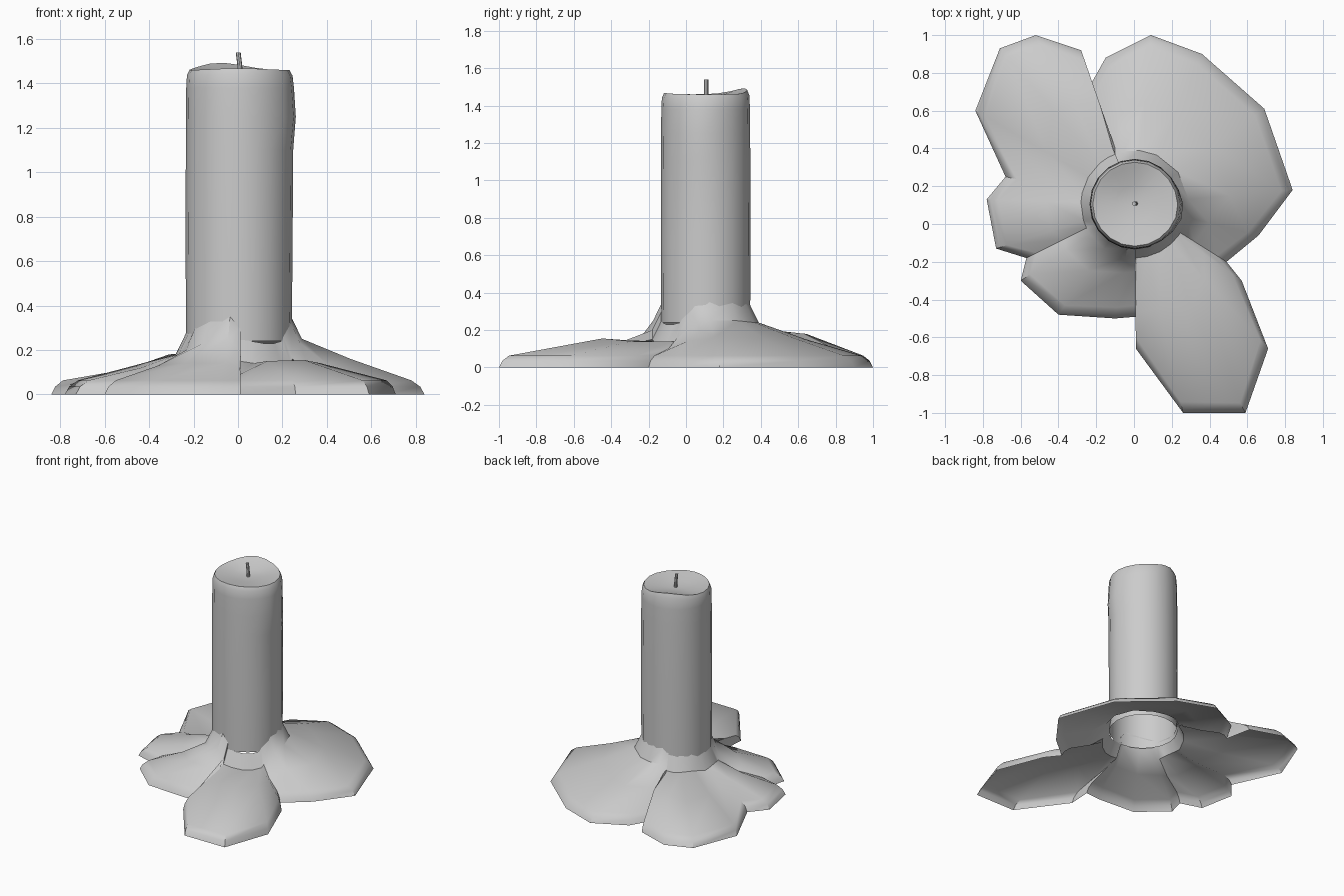
import bpy, bmesh, math

if "Cube" in bpy.data.objects:
    bpy.data.objects.remove(bpy.data.objects["Cube"])

CX, CY = 0.004, 0.105   # candle axis


def loft(name, rings, cap=False, sharp=40):
    """Join equal-length vertex rings into a smooth surface."""
    bm = bmesh.new()
    loops = [[bm.verts.new(p) for p in r] for r in rings]
    n = len(loops[0])
    for a, b in zip(loops, loops[1:]):
        for i in range(n):
            j = (i + 1) % n
            bm.faces.new((a[i], a[j], b[j], b[i]))
    if cap:
        bm.faces.new(loops[-1])
    me = bpy.data.meshes.new(name)
    bm.to_mesh(me)
    bm.free()
    ob = bpy.data.objects.new(name, me)
    bpy.context.collection.objects.link(ob)
    bpy.ops.object.select_all(action='DESELECT')
    ob.select_set(True)
    bpy.context.view_layer.objects.active = ob
    bpy.ops.object.shade_smooth_by_angle(angle=math.radians(sharp))
    return ob


# Wax puddle spokes: outline x, y, mid-slope fraction, mid height, flare height
spokes = [
    (.84, .18, .60, .160, .25), (.69, .61, .60, .16, .25), (.36, .90, .60, .155, .24),
    (.09, 1.0, .60, .150, .24), (-.15, .88, .60, .15, .24), (-.24, .72, .70, .12, .21),
    (-.28, .92, .65, .18, .20), (-.52, 1.0, .60, .18, .19), (-.71, .93, .60, .14, .19),
    (-.84, .60, .55, .12, .19), (-.68, .25, .60, .10, .17), (-.78, .13, .60, .13, .18),
    (-.73, -.13, .60, .12, .18), (-.57, -.18, .65, .10, .17), (-.60, -.30, .60, .13, .20),
    (-.40, -.48, .60, .14, .23), (-.10, -.50, .60, .14, .25), (.02, -.49, .60, .12, .20),
    (.01, -.66, .75, .09, .15), (.26, -1.0, .50, .15, .14), (.59, -1.0, .50, .155, .13),
    (.71, -.66, .52, .14, .13), (.57, -.30, .65, .11, .14), (.49, -.20, .65, .10, .16),
    (.66, -.06, .60, .14, .23)]

rings = [[] for _ in range(6)]
for x, y, f, mz, fz in spokes:
    dx, dy = x - CX, y - CY
    r = math.hypot(dx, dy)
    profile = [(r, 0), (r - .02, .035), (r - .06, .063), (r * f, mz),
               (.285, fz), (.236, fz + .10)]
    for ring, (pr, z) in zip(rings, profile):
        ring.append((CX + dx / r * pr, CY + dy / r * pr, z))
loft("wax_puddle", rings)


# Candle body with uneven rim, hollowed top and a drip on the right
def bump(a, centre, width):
    d = (a - math.radians(centre) + math.pi) % (2 * math.pi) - math.pi
    return math.exp(-(d / math.radians(width)) ** 2)


N = 20
# radius, height, rim rise weight, drip weight
body = [(.238, .24, 0, 0), (.24, .70, 0, .1), (.239, 1.10, 0, .3), (.238, 1.25, 0, 1),
        (.237, 1.38, 0, .6), (.234, 1.435, .8, .4), (.222, 1.46, 1, .3),
        (.195, 1.457, .8, 0), (.10, 1.445, .1, 0), (.03, 1.44, 0, 0)]
rings = []
for r, z, rise, drip in body:
    ring = []
    for i in range(N):
        a = 2 * math.pi * i / N
        rr = r + .022 * drip * bump(a, -12, 28)
        zz = z + rise * (.033 * bump(a, 112, 38) + .008 * bump(a, -90, 40))
        ring.append((CX + rr * math.cos(a), CY + rr * math.sin(a), zz))
    rings.append(ring)
loft("candle_body", rings, cap=True, sharp=50)

# Wick, slightly bent
rings = []
for x, z in [(.010, 1.43), (.008, 1.48), (.001, 1.54)]:
    rings.append([(x + .011 * math.cos(k * math.pi / 4),
                   .108 + .011 * math.sin(k * math.pi / 4), z) for k in range(8)])
loft("wick", rings, cap=True)
